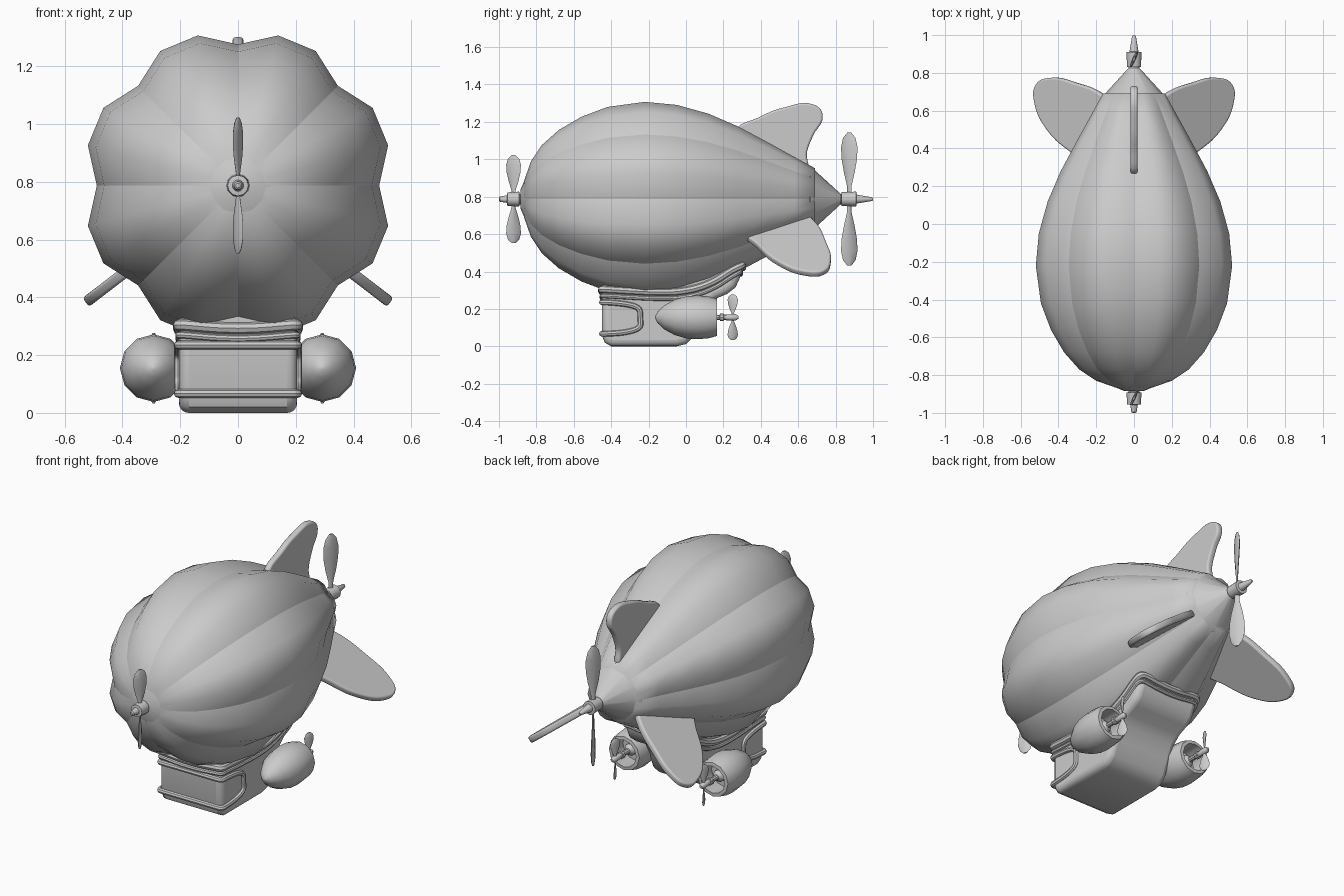
import bpy, bmesh, math
from mathutils import Matrix

if "Cube" in bpy.data.objects:
    bpy.data.objects.remove(bpy.data.objects["Cube"])

AXIS = 0.787  # height of the balloon axis


def finish(name, bm, angle=35):
    me = bpy.data.meshes.new(name)
    bmesh.ops.recalc_face_normals(bm, faces=bm.faces)
    bm.to_mesh(me)
    bm.free()
    ob = bpy.data.objects.new(name, me)
    bpy.context.collection.objects.link(ob)
    smooth(ob, angle)
    return ob


def smooth(ob, angle):
    bpy.ops.object.select_all(action='DESELECT')
    ob.select_set(True)
    bpy.context.view_layer.objects.active = ob
    if angle:
        bpy.ops.object.shade_smooth_by_angle(angle=math.radians(angle))
    else:
        bpy.ops.object.shade_smooth()


def loft(bm, rings):
    """Skin a list of closed rings and cap both ends."""
    rows = [[bm.verts.new(p) for p in ring] for ring in rings]
    n = len(rows[0])
    for a, b in zip(rows, rows[1:]):
        for i in range(n):
            bm.faces.new((a[i], a[(i + 1) % n], b[(i + 1) % n], b[i]))
    bm.faces.new(rows[0])
    bm.faces.new(rows[-1])
    return rows


def lathe(name, profile, n=12, x=0, z=AXIS, angle=35):
    """Revolve (y, radius) pairs about an axis parallel to y."""
    bm = bmesh.new()
    loft(bm, [[(x + r * math.cos(2 * math.pi * i / n), y, z + r * math.sin(2 * math.pi * i / n))
               for i in range(n)] for y, r in profile])
    return finish(name, bm, angle)


def curve_mesh(name, pts, kind, bevel, extrude=0.0, matrix=None):
    """Closed curve turned into a mesh: a tube, or a filled plate with rounded rim."""
    cu = bpy.data.curves.new(name, 'CURVE')
    flat = kind == 'BEZIER'
    cu.dimensions = '2D' if flat else '3D'
    cu.fill_mode = 'BOTH' if flat else 'FULL'
    cu.bevel_depth, cu.bevel_resolution, cu.extrude = bevel, 2, extrude
    cu.resolution_u = 5
    sp = cu.splines.new(kind)
    if flat:
        sp.bezier_points.add(len(pts) - 1)
        for bp, p in zip(sp.bezier_points, pts):
            bp.co = (p[0], p[1], 0)
            bp.handle_left_type = bp.handle_right_type = 'AUTO'
    else:
        sp.points.add(len(pts) - 1)
        for cp, p in zip(sp.points, pts):
            cp.co = (*p, 1)
        sp.order_u = 3
    sp.use_cyclic_u = True
    ob = bpy.data.objects.new(name, cu)
    bpy.context.collection.objects.link(ob)
    if matrix:
        ob.matrix_world = matrix
    bpy.ops.object.select_all(action='DESELECT')
    ob.select_set(True)
    bpy.context.view_layer.objects.active = ob
    bpy.ops.object.convert(target='MESH')
    ob = bpy.context.view_layer.objects.active
    smooth(ob, 40)
    return ob


def propeller(name, x, y, z, length, half):
    """Two pitched teardrop blades on a y axis."""
    bm = bmesh.new()
    stations = [(0.03, 0.25), (0.2, 0.3), (0.4, 0.68), (0.6, 0.95), (0.78, 1), (0.92, 0.75), (1, 0.25)]
    for s in (1, -1):
        rings = []
        for t, w in stations:
            pitch = math.radians(35 - 15 * t)
            ring = []
            for k in range(8):
                a = k * math.pi / 4
                u, v = half * w * math.cos(a), half * 0.2 * math.sin(a) * (0.4 + 0.6 * w)
                ring.append((x + s * (u * math.sin(pitch) + v * math.cos(pitch)),
                             y + u * math.cos(pitch) - v * math.sin(pitch), z + s * t * length))
            rings.append(ring)
        loft(bm, rings)
    return finish(name, bm, 50)


# Balloon with eight puffed lobes and sharp seams
hull = [(-.865, .10), (-.83, .2), (-.77, .29), (-.68, .37), (-.56, .44), (-.42, .493), (-.22, .52),
        (-.05, .504), (.12, .457), (.28, .388), (.45, .297), (.58, .225), (.69, .165)]
bm = bmesh.new()
rows = loft(bm, [[(s * q * math.cos(math.radians(15 * i)), y, AXIS + s * q * math.sin(math.radians(15 * i)))
                  for i in range(24) for q in [0.94 if i % 3 == 0 else 1.035]] for y, s in hull])
for a, b in zip(rows, rows[1:]):
    for i in range(0, 24, 3):
        bm.edges.get((a[i], b[i])).smooth = False
finish("balloon", bm, 0)

# Nose plate, tail cone, hubs and spikes
lathe("nose_plate", [(-.84, .125), (-.85, .133), (-.885, .05)])
lathe("tail_cone", [(.65, .16), (.665, .176), (.825, .03)])
lathe("nose_hub", [(-.87, .028), (-.89, .028), (-.892, .04), (-.955, .036), (-.957, .02), (-.995, .014), (-1, .008)])
lathe("tail_hub", [(.80, .028), (.83, .028), (.832, .037), (.91, .04), (.912, .024), (.995, .01), (1, .006)])
propeller("nose_propeller", 0, -.922, AXIS, .235, .043)
propeller("tail_propeller", 0, .873, AXIS, .355, .048)


# Tail fins, drawn as (y, radius) outlines on a radial plane
def fin(name, deg, pts):
    c, s = math.cos(math.radians(deg)), math.sin(math.radians(deg))
    m = Matrix(((0, c, s, 0), (1, 0, 0, 0), (0, s, -c, AXIS), (0, 0, 0, 1)))
    curve_mesh(name, pts, 'BEZIER', .011, .008, m)


fin("top_fin", 90, [(.27, .34), (.40, .43), (.53, .48), (.68, .495), (.72, .45), (.67, .345), (.635, .25),
                    (.63, .15), (.45, .22)])
side = [(.32, .27), (.39, .41), (.50, .56), (.64, .645), (.73, .64), (.763, .55), (.74, .40), (.67, .2),
        (.60, .13), (.45, .2)]
fin("right_fin", -37.5, side)
fin("left_fin", 217.5, side)

# Gondola: side profile extruded across x, then rounded
outline = [(-.45, .37), (-.45, .06), (-.435, .02), (-.40, 0), (-.05, 0), (0, .012), (.04, .05), (.075, .13),
           (.11, .21), (.16, .255), (.22, .28), (.265, .315), (.29, .37), (.305, .47), (.15, .42), (0, .37)]
bm = bmesh.new()
loft(bm, [[(x, y, z) for y, z in outline] for x in (-.205, .205)])
gondola = finish("gondola", bm)
bev = gondola.modifiers.new("round", 'BEVEL')
bev.width, bev.segments, bev.limit_method, bev.angle_limit = .035, 4, 'ANGLE', math.radians(50)
bpy.ops.object.modifier_apply(modifier="round")
smooth(gondola, 40)


def loop_both(half):
    """Close a half loop by mirroring it in x."""
    return half + [(-x, y, z) for x, y, z in reversed(half)]


# Rim where the gondola meets the balloon, plus a thinner rail below
for name, drop, rad in (("gondola_rim", 0, .02), ("gondola_rail", .035, .012)):
    curve_mesh(name, loop_both([(.06, -.45, .293 - drop), (.17, -.45, .303 - drop), (.205, -.45, .305 - drop),
                                (.205, -.41, .303 - drop), (.205, -.1, .285 - drop), (.205, .05, .305 - drop),
                                (.205, .16, .35 - drop), (.205, .24, .405 - drop), (.205, .295 - drop / 4, .43 - drop),
                                (.17, .302 - drop / 4, .435 - drop), (.06, .302 - drop / 4, .42 - drop)]),
               'NURBS', rad)

# Windshield frame wrapping from the front onto both sides
curve_mesh("windshield_frame", loop_both([(.05, -.45, .235), (.17, -.45, .235), (.207, -.45, .235),
                                          (.207, -.41, .235), (.207, -.31, .225), (.207, -.245, .205),
                                          (.207, -.24, .10), (.207, -.31, .075), (.207, -.41, .067),
                                          (.207, -.45, .067), (.17, -.45, .067), (.05, -.45, .067)][:6]
                                         + [(.207, -.245, .15)])[:7]
           + [(.207, -.24, .10), (.207, -.31, .075), (.207, -.41, .067), (.207, -.45, .067), (.17, -.45, .067),
              (-.17, -.45, .067), (-.207, -.45, .067), (-.207, -.41, .067), (-.207, -.31, .075),
              (-.207, -.24, .10), (-.207, -.245, .15), (-.207, -.245, .205), (-.207, -.31, .225),
              (-.207, -.41, .235), (-.207, -.45, .235), (-.17, -.45, .235)], 'NURBS', .015)

# Engine pods with open backs, shafts and propellers
for side_name, s in (("right", 1), ("left", -1)):
    ex, ez = s * .292, .155
    lathe(side_name + "_engine", [(-.165, .006), (-.15, .033), (-.115, .065), (-.06, .095), (0, .112), (.06, .117),
                                  (.12, .112), (.165, .1), (.167, .08), (.06, .082)], 12, ex, ez, 45)
    lathe(side_name + "_engine_shaft", [(.05, .04), (.11, .035), (.13, .016), (.18, .014), (.182, .022), (.20, .022),
                                        (.202, .016), (.265, .018), (.28, .008)], 10, ex, ez)
    propeller(side_name + "_engine_propeller", ex, .25, ez, .122, .03)
